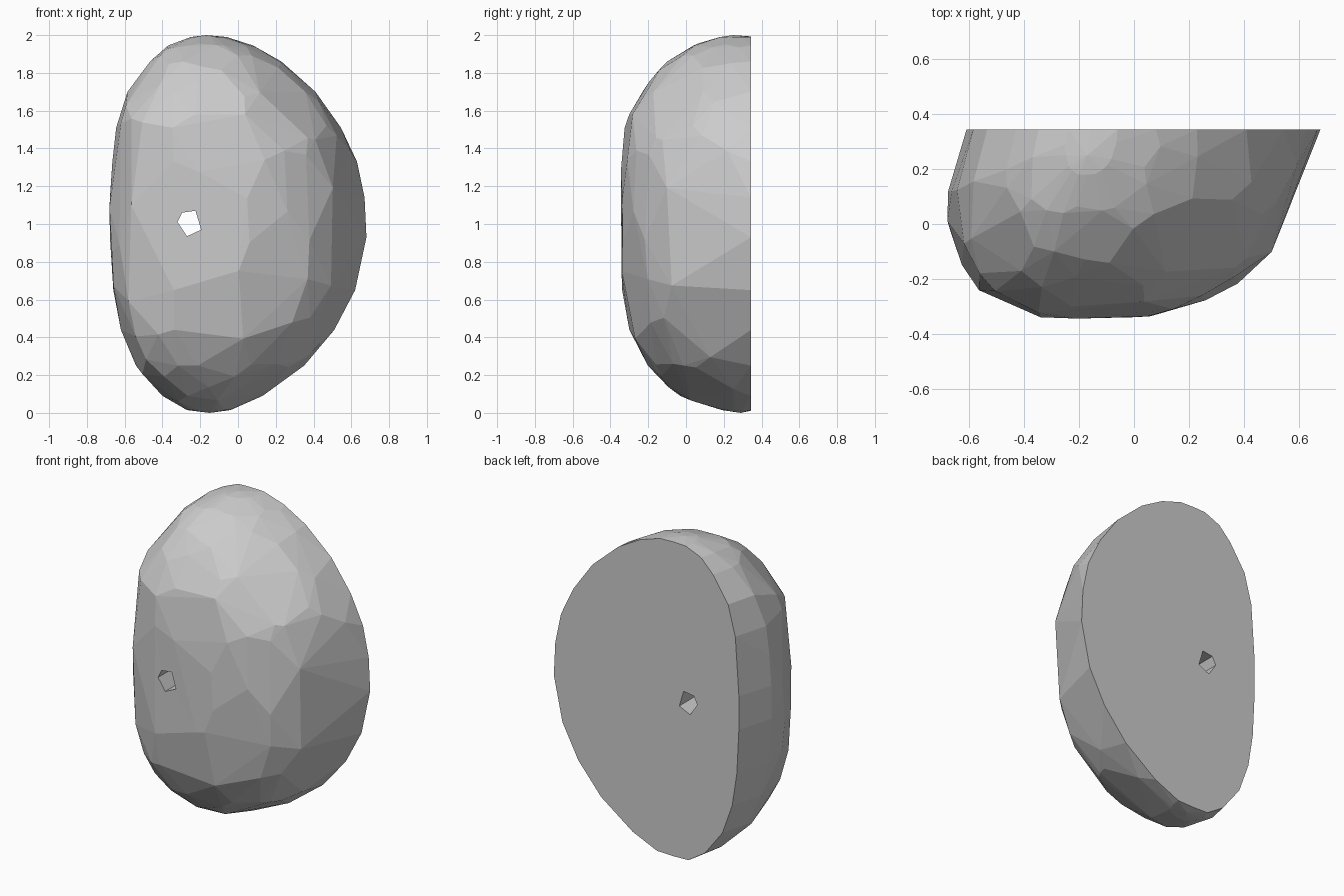
import bpy, bmesh, random
from mathutils import Vector

if "Cube" in bpy.data.objects:
    bpy.data.objects.remove(bpy.data.objects["Cube"])

random.seed(4)
BACK = 0.345

# Outline rows: height, left x, right x, front y
ROWS = [
    (0.015, -0.27, -0.04, 0.19), (0.09, -0.40, 0.13, -0.03),
    (0.25, -0.54, 0.35, -0.20), (0.44, -0.62, 0.51, -0.30),
    (0.65, -0.66, 0.62, -0.338), (0.93, -0.678, 0.68, -0.342),
    (1.14, -0.678, 0.67, -0.342), (1.33, -0.665, 0.63, -0.34),
    (1.51, -0.645, 0.545, -0.325), (1.70, -0.585, 0.41, -0.23),
    (1.86, -0.465, 0.23, -0.10), (1.945, -0.37, 0.08, 0.04),
    (1.99, -0.25, -0.06, 0.18),
]
# Plan cross-section: 0..1 across the width, 0..1 from back to front
PLAN = [
    (0.05, 0), (0, 0.33), (0.008, 0.57), (0.06, 0.80), (0.13, 0.91),
    (0.25, 1), (0.41, 1), (0.57, 0.985), (0.70, 0.90), (0.80, 0.79),
    (0.88, 0.65), (0.93, 0.50), (0.98, 0.29), (1, 0),
]


def sample(table, t):
    """Smooth interpolation through a table at fractional index t."""
    n = len(table) - 1
    i = max(0, min(int(t), n - 1))
    f = t - i
    p = [Vector(table[max(0, min(k, n))]) for k in range(i - 1, i + 3)]
    return (p[1] * 2 + (p[2] - p[0]) * f
            + (p[0] * 2 - p[1] * 5 + p[2] * 4 - p[3]) * f ** 2
            + (p[1] * 3 - p[0] - p[2] * 3 + p[3]) * f ** 3) * 0.5


def place(row, col):
    z, left, right, front = sample(ROWS, row)
    u, v = sample(PLAN, col)
    return (left + u * (right - left), BACK + v * (front - BACK), z)


# Pebble body: faceted hull of irregularly scattered surface points
bm = bmesh.new()
last_r, last_c = len(ROWS) - 1, len(PLAN) - 1
for r in range(last_r + 1):
    for c in range(last_c + 1):
        edge = r in (0, last_r) or c in (0, 1, 5, last_c)
        if not edge:
            if random.random() < 0.3:
                continue
            bm.verts.new(place(r + random.uniform(-0.4, 0.4),
                               c + random.uniform(-0.4, 0.4)))
        else:
            bm.verts.new(place(r, c))
for p in [(-0.15, 0.29, 0), (-0.17, 0.25, 2), (-0.15, BACK, 0.012), (-0.16, BACK, 1.993)]:
    bm.verts.new(p)
hull = bmesh.ops.convex_hull(bm, input=bm.verts)
junk = {v for v in hull["geom_interior"] + hull["geom_unused"]
        if isinstance(v, bmesh.types.BMVert)}
bmesh.ops.delete(bm, geom=list(junk), context='VERTS')
bmesh.ops.dissolve_limit(bm, angle_limit=0.03, verts=bm.verts, edges=bm.edges)
bmesh.ops.recalc_face_normals(bm, faces=bm.faces)
mesh = bpy.data.meshes.new("pebble_half")
bm.to_mesh(mesh)
bm.free()
pebble = bpy.data.objects.new("pebble_half", mesh)
bpy.context.collection.objects.link(pebble)

# Five-sided hole drilled from front to back
bm = bmesh.new()
ring = [bm.verts.new((x, -0.6, z)) for x, z in
        [(-0.32, 1.01), (-0.27, 0.935), (-0.195, 0.97), (-0.225, 1.07), (-0.295, 1.06)]]
face = bm.faces.new(ring)
ext = bmesh.ops.extrude_face_region(bm, geom=[face])["geom"]
bmesh.ops.translate(bm, vec=(0, 1.2, 0),
                    verts=[g for g in ext if isinstance(g, bmesh.types.BMVert)])
bmesh.ops.recalc_face_normals(bm, faces=bm.faces)
cut_mesh = bpy.data.meshes.new("hole_cutter")
bm.to_mesh(cut_mesh)
bm.free()
cutter = bpy.data.objects.new("hole_cutter", cut_mesh)
bpy.context.collection.objects.link(cutter)
cutter.hide_render = True

mod = pebble.modifiers.new("hole", 'BOOLEAN')
mod.operation = 'DIFFERENCE'
mod.solver = 'EXACT'
mod.object = cutter
bpy.context.view_layer.objects.active = pebble
bpy.ops.object.modifier_apply(modifier=mod.name)
bpy.data.objects.remove(cutter)
